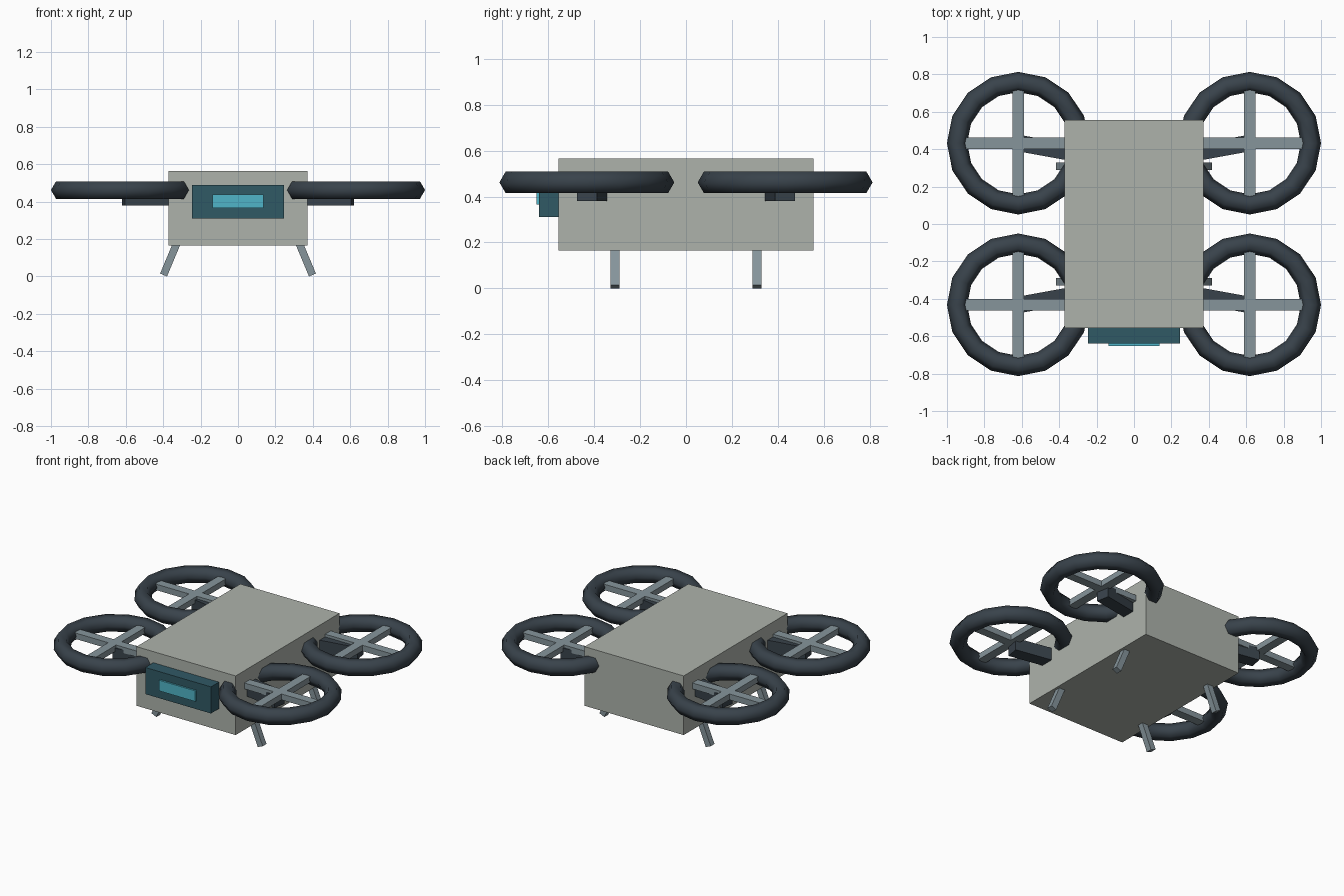
import bpy
from math import atan2, hypot, pi
from mathutils import Matrix, Vector

if "Cube" in bpy.data.objects:
    bpy.data.objects.remove(bpy.data.objects["Cube"])


def material(name, rgb):
    m = bpy.data.materials.new(name)
    m.diffuse_color = (*rgb, 1)
    m.use_nodes = True
    m.node_tree.nodes["Principled BSDF"].inputs["Base Color"].default_value = m.diffuse_color
    return m


SHELL = material("shell", (0.42, 0.45, 0.41))
DARK = material("dark", (0.04, 0.055, 0.07))
METAL = material("metal", (0.24, 0.30, 0.33))
TEAL = material("teal", (0.03, 0.10, 0.13))
SCREEN = material("screen", (0.08, 0.46, 0.58))


def box(name, center, size, mat, rot=None):
    bpy.ops.mesh.primitive_cube_add(size=1)
    ob = bpy.context.object
    ob.name = name
    ob.data.transform(Matrix.Diagonal((*size, 1)))
    ob.location = center
    if rot:
        ob.rotation_euler = rot
    ob.data.materials.append(mat)
    return ob


def beam(name, a, b, width, height, mat):
    """Box running from a to b."""
    a, b = Vector(a), Vector(b)
    d = b - a
    rot = (0, -atan2(d.z, hypot(d.x, d.y)), atan2(d.y, d.x))
    return box(name, (a + b) / 2, (d.length, width, height), mat, rot)


# Body and front sensor
box("body", (0, 0, 0.365), (0.742, 1.11, 0.40), SHELL)
box("sensor_housing", (0, -0.585, 0.40), (0.492, 0.11, 0.18), TEAL)
box("sensor_screen", (0, -0.635, 0.402), (0.272, 0.034, 0.072), SCREEN)

RX, RY, RZ = 0.619, 0.432, 0.462
for sx, side in ((-1, "left"), (1, "right")):
    for sy, end in ((-1, "front"), (1, "back")):
        tag = f"{end}_{side}"
        # Rotor guard ring
        bpy.ops.mesh.primitive_torus_add(
            major_segments=16, minor_segments=6, major_radius=0.327,
            minor_radius=0.054, location=(sx * RX, sy * RY, RZ))
        ring = bpy.context.object
        ring.name = f"rotor_ring_{tag}"
        ring.data.materials.append(DARK)
        bpy.ops.object.shade_smooth()
        # Crossed rotor blades
        for i, size in enumerate(((0.65, 0.06, 0.04), (0.06, 0.65, 0.04))):
            box(f"rotor_blade_{tag}_{i + 1}", (sx * RX, sy * RY, RZ), size, METAL)
        # Arm from the body to the rotor hub
        beam(f"arm_{tag}", (sx * 0.30, sy * 0.375, 0.422),
             (sx * 0.613, sy * RY, 0.422), 0.088, 0.084, DARK)
        # Splayed landing leg
        beam(f"leg_{tag}", (sx * 0.30, sy * 0.31, 0.242),
             (sx * 0.398, sy * 0.31, 0.008), 0.04, 0.04, METAL)
